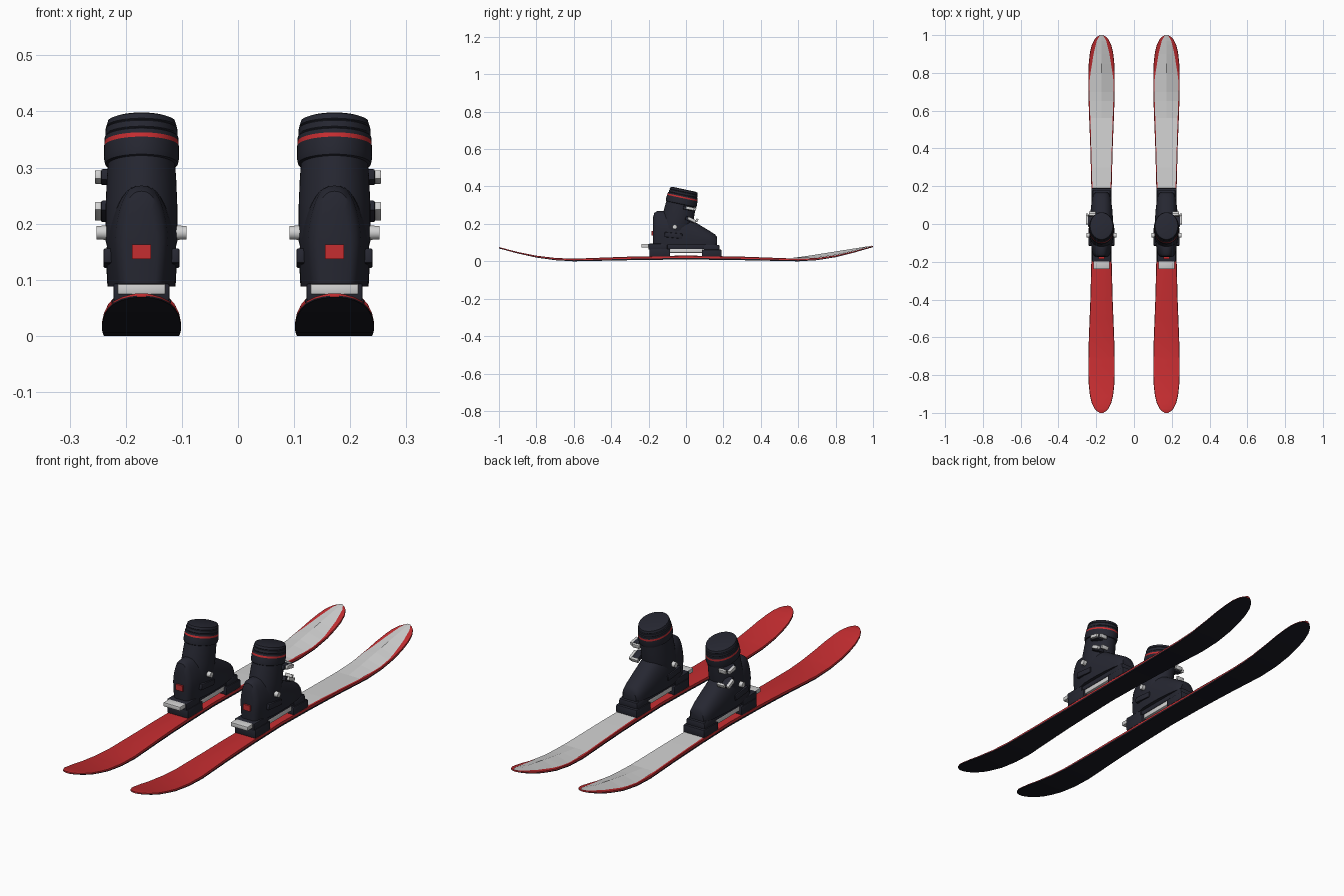
import bpy, bmesh, math
from mathutils import Vector, Matrix

if "Cube" in bpy.data.objects:
    bpy.data.objects.remove(bpy.data.objects["Cube"])

SPACING = 0.172          # distance of each ski from the middle


def colour(name, rgb):
    m = bpy.data.materials.new(name)
    m.diffuse_color = (*rgb, 1)
    m.use_nodes = True
    m.node_tree.nodes["Principled BSDF"].inputs["Base Color"].default_value = m.diffuse_color
    return m


DARK = colour("dark shell", (0.019, 0.020, 0.031))
BASE = colour("black base", (0.010, 0.010, 0.016))
RED = colour("red", (0.56, 0.026, 0.030))
WHITE = colour("light grey", (0.64, 0.64, 0.64))


def interp(table, t, k):
    for a, b in zip(table, table[1:]):
        if t <= b[0]:
            f = (t - a[0]) / (b[0] - a[0])
            return a[k] + f * (b[k] - a[k])
    return table[-1][k]


def finish(name, bm, mats, smooth=None):
    bmesh.ops.recalc_face_normals(bm, faces=bm.faces)
    me = bpy.data.meshes.new(name)
    bm.to_mesh(me)
    bm.free()
    ob = bpy.data.objects.new(name, me)
    bpy.context.collection.objects.link(ob)
    for m in mats:
        me.materials.append(m)
    if smooth:
        bpy.ops.object.select_all(action='DESELECT')
        ob.select_set(True)
        bpy.context.view_layer.objects.active = ob
        bpy.ops.object.shade_smooth_by_angle(angle=math.radians(smooth))
    return ob


def loft(name, rings, mats, smooth=40, rule=None, closed=True):
    """Skin a list of point rings; rule(ring, side) picks the material."""
    bm = bmesh.new()
    vs = [[bm.verts.new(p) for p in r] for r in rings]
    n = len(rings[0])
    for i in range(len(vs) - 1):
        for j in range(n if closed else n - 1):
            k = (j + 1) % n
            f = bm.faces.new((vs[i][j], vs[i][k], vs[i + 1][k], vs[i + 1][j]))
            f.material_index = rule(i, j) if rule else 0
    if closed:
        bm.faces.new(vs[0])
        bm.faces.new(vs[-1])
    return finish(name, bm, mats, smooth)


def box(name, lo, hi, mat, bevel=0.004, rot=0, top=1.0):
    """Bevelled box between two corners, tilted about x, with a tapered top."""
    lo, hi = Vector(lo), Vector(hi)
    bm = bmesh.new()
    bmesh.ops.create_cube(bm, size=1)
    for v in bm.verts:
        if v.co.z > 0:
            v.co.x *= top
    size = hi - lo
    bmesh.ops.scale(bm, vec=[abs(c) for c in size], verts=bm.verts)
    if bevel:
        bmesh.ops.bevel(bm, geom=bm.edges[:], offset=bevel, segments=2,
                        affect='EDGES', profile=0.5)
    bmesh.ops.rotate(bm, matrix=Matrix.Rotation(rot, 3, 'X'), verts=bm.verts)
    bmesh.ops.translate(bm, vec=(lo + hi) / 2, verts=bm.verts)
    return finish(name, bm, [mat], 40)


# ski tables: distance from middle -> half width; y -> bottom height, thickness
WIDTH = [(0, .052), (.2, .054), (.4, .059), (.6, .067), (.72, .070), (.8, .070), (.86, .067),
         (.91, .061), (.95, .051), (.98, .035), (.993, .021), (1, .008)]
CAMBER = [(-1, .069, .007), (-.9, .042, .008), (-.8, .020, .010), (-.7, .006, .012),
          (-.6, 0, .014), (-.3, .006, .019), (0, .010, .021), (.3, .006, .019),
          (.6, 0, .014), (.7, .006, .012), (.8, .022, .010), (.9, .047, .008), (1, .076, .007)]
SHEET = [(.19, .048), (.5, .057), (.7, .064), (.76, .063), (.8, .058), (.9, .042),
         (.97, .025), (1, .008)]
STOPS = sorted({s * w[0] for w in WIDTH for s in (1, -1)} | {c[0] for c in CAMBER}
               | {.1, -.1, .5, -.5, .65, -.65, .75, -.75})


def ski(cx):
    rings = []
    for y in STOPS:
        w = interp(WIDTH, abs(y), 1)
        zb, t = interp(CAMBER, y, 1), interp(CAMBER, y, 2)
        rings.append([(cx + x, y, z) for x, z in (
            (-w, zb), (w, zb), (w, zb + t * .4), (w * .97, zb + t * .85), (w * .85, zb + t),
            (-w * .85, zb + t), (-w * .97, zb + t * .85), (-w, zb + t * .4))])
    # base and lower sidewall black, upper part red
    loft("ski", rings, [RED, BASE], 50, lambda i, j: 1 if j in (0, 1, 7) else 0)
    # pale sheet on the tip half, with a folded ridge towards the tip
    rings = []
    for y in [.19, .3, .4, .5, .56, .65, .7, .76, .8, .85, .9, .95, .97, 1]:
        w = interp(SHEET, y, 1)
        z = interp(CAMBER, y, 1) + interp(CAMBER, y, 2) + .0015
        ridge = max(z, .0145 + (y - .56) / .44 * .070) if y > .56 else z
        rings.append([(cx - w, y, z), (cx, y, ridge), (cx + w, y, z)])
    loft("tip_sheet", rings, [WHITE], None, closed=False)


def binding(cx):
    def part(name, hw, y0, y1, z0, z1, mat, **kw):
        box(name, (cx - hw, y0, z0), (cx + hw, y1, z1), mat, **kw)
    part("toe_base", .053, .085, .19, .025, .062, DARK)
    part("toe_clamp", .049, .095, .178, .058, .088, DARK, top=.92)
    part("heel_base", .053, -.195, -.085, .025, .066, DARK)
    part("heel_clamp", .050, -.20, -.10, .062, .094, DARK)
    part("heel_lever", .043, -.238, -.175, .074, .093, WHITE, bevel=.003)
    part("centre_plate", .042, -.088, .088, .045, .068, WHITE, bevel=.003)
    part("boot_sole", .044, -.165, .165, .066, .092, DARK)


# lower shell: y, half width, top height, foot width factor
SHELL = [(-.176, .030, .235, .8), (-.170, .043, .258, .8), (-.155, .051, .268, .8),
         (-.12, .058, .268, .85), (-.07, .066, .262, .9), (-.02, .066, .248, .92),
         (.03, .063, .222, .95), (.08, .059, .190, .95), (.125, .053, .163, .95),
         (.155, .045, .144, .95), (.166, .034, .130, .95)]
# cuff: distance below the rim, width radius, depth radius
CUFF = [(0, .052, .064), (.003, .060, .073), (.013, .063, .076), (.015, .061, .074),
        (.017, .064, .077), (.028, .0645, .078), (.030, .063, .076), (.032, .0655, .080),
        (.040, .066, .082), (.048, .0665, .083), (.070, .067, .085), (.080, .065, .083),
        (.082, .060, .080), (.11, .062, .082), (.16, .064, .084), (.22, .064, .082),
        (.245, .058, .075)]
LEAN = math.radians(12)


def boot(cx, s):
    # lower shell: arched cross sections from heel to toe
    n, rings = 24, []
    for y, w, top, foot in SHELL:
        ring = []
        for i in range(n + 1):
            a = math.pi * i / n
            u, h = math.cos(a), math.sin(a) ** .8
            k = foot + (1 - foot) * min(1, h * 2)
            x = math.copysign(abs(u) ** .8, u) * w * k
            ring.append((cx + x, y, .088 + (top - .088) * h))
        rings.append(ring)
    loft("lower_shell", rings, [DARK], 40)
    # leaning cuff with stepped collar and red stripe
    axis, side = Vector((0, math.sin(LEAN), math.cos(LEAN))), Vector((0, math.cos(LEAN), -math.sin(LEAN)))
    rim, n, rings = Vector((cx, -.010, .385)), 40, []
    for d, rx, ry in CUFF:
        c = rim - axis * d
        rings.append([c + Vector((rx * math.cos(2 * math.pi * j / n), 0, 0))
                      + side * (ry * math.sin(2 * math.pi * j / n)) for j in range(n)])
    loft("cuff", rings, [DARK, RED], 40, lambda i, j: 1 if i == 8 else 0)

    # heel patch
    box("heel_patch", (cx - .017, -.184, .137), (cx + .017, -.176, .163), RED, bevel=0)

    # hinge rivets on both sides
    for k in (1, -1):
        bm = bmesh.new()
        bmesh.ops.create_cone(bm, cap_ends=True, segments=20, radius1=.013, radius2=.012, depth=.022,
                              matrix=Matrix.Translation((cx + k * .069, -.06, .184))
                              @ Matrix.Rotation(k * math.pi / 2, 4, 'Y'))
        finish("hinge_rivet", bm, [WHITE], 40)
    # ankle ridges
    for k in (1, -1):
        box("ankle_ridge", (cx + k * .052, -.115, .125), (cx + k * .068, -.02, .152), DARK, rot=-.1)

    # buckles on the outer side: dark base, pale lever, pale bail
    for y, z, rot in ((.018, .283, -.2), (.028, .222, -.45)):
        box("buckle_base", (cx + s * .040, y - .032, z - .010),
            (cx + s * .072, y + .020, z + .010), DARK, .003, rot)
        box("buckle_lever", (cx + s * .070, y - .020, z - .008),
            (cx + s * .083, y + .026, z + .008), WHITE, .002, rot)
        box("buckle_bail", (cx + s * .030, y + .024, z - .012),
            (cx + s * .066, y + .036, z + .006), WHITE, .002, rot)


for s in (1, -1):
    ski(s * SPACING)
    binding(s * SPACING)
    boot(s * SPACING, s)
